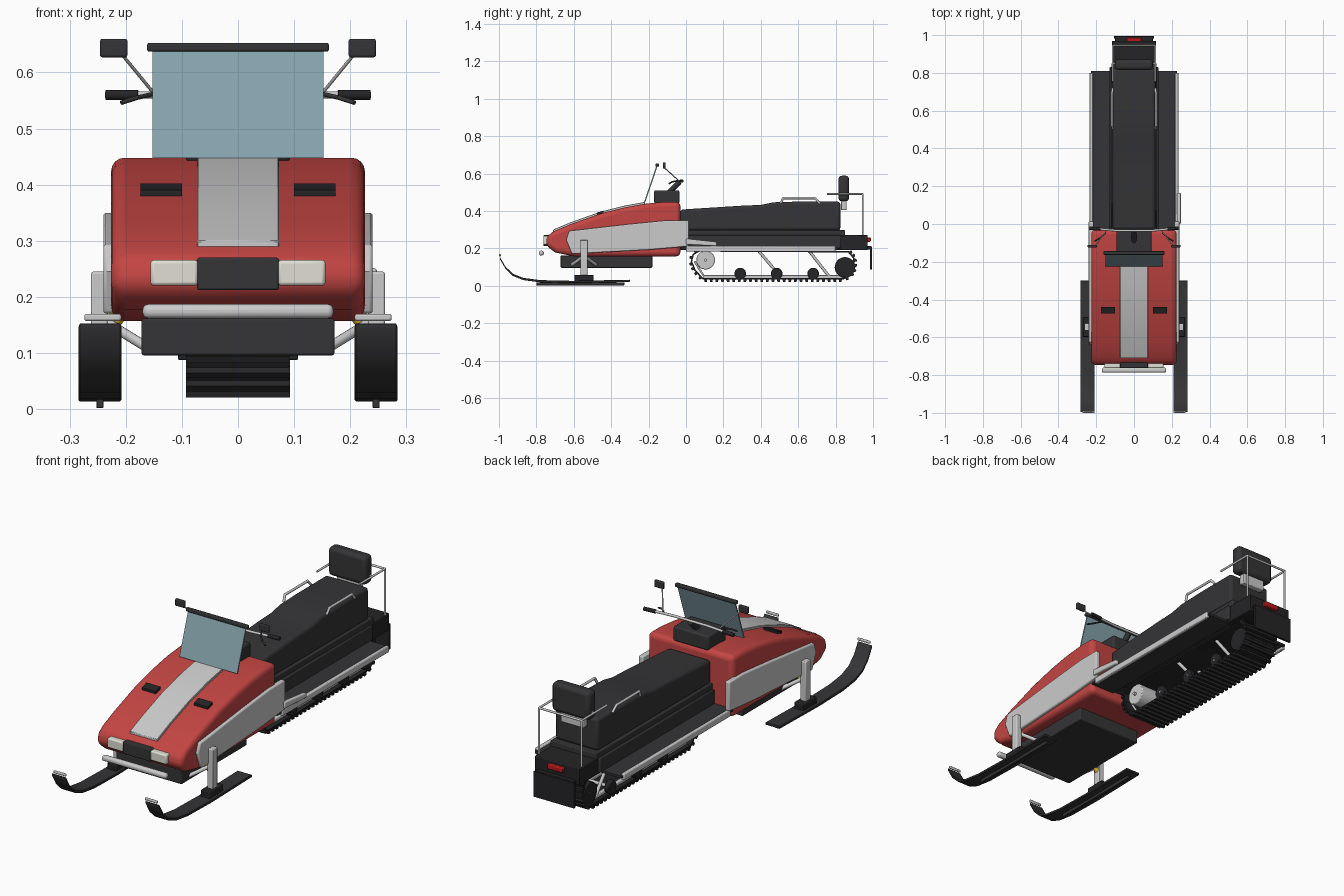
import bpy, bmesh, math
from mathutils import Vector


def mat(name, rgb):
    m = bpy.data.materials.new(name)
    m.diffuse_color = (*rgb, 1)
    return m


RED = mat("red_paint", (0.55, 0.06, 0.055))
DARK = mat("dark_plastic", (0.035, 0.035, 0.038))
BLACK = mat("black_rubber", (0.018, 0.018, 0.02))
GLASS = mat("tinted_glass", (0.24, 0.37, 0.42))
CREAM = mat("lamp_lens", (0.75, 0.74, 0.66))
LAMP = mat("tail_red", (0.5, 0.01, 0.01))
YELLOW = mat("spring_yellow", (0.7, 0.4, 0.03))


def add(name, bm, material=None, bevel=0, seg=3):
    bmesh.ops.recalc_face_normals(bm, faces=bm.faces[:])
    me = bpy.data.meshes.new(name)
    bm.to_mesh(me)
    bm.free()
    ob = bpy.data.objects.new(name, me)
    bpy.context.collection.objects.link(ob)
    if material:
        me.materials.append(material)
    if bevel:
        b = ob.modifiers.new("bevel", "BEVEL")
        b.width, b.segments, b.limit_method, b.angle_limit = bevel, seg, 'ANGLE', math.radians(40)
    bpy.ops.object.select_all(action='DESELECT')
    bpy.context.view_layer.objects.active = ob
    ob.select_set(True)
    bpy.ops.object.shade_smooth_by_angle(angle=math.radians(35))
    return ob


def prism(name, profile, x0, x1, material=None, bevel=0, seg=3):
    """Side profile of (y, z) points extruded from x0 to x1."""
    bm = bmesh.new()
    f = bm.faces.new([bm.verts.new((x0, y, z)) for y, z in profile])
    r = bmesh.ops.extrude_face_region(bm, geom=[f])
    bmesh.ops.translate(bm, vec=(x1 - x0, 0, 0), verts=[v for v in r["geom"] if isinstance(v, bmesh.types.BMVert)])
    return add(name, bm, material, bevel, seg)


def box(name, x, y, z, material=None, bevel=0.004, seg=2):
    return prism(name, [(y[0], z[0]), (y[1], z[0]), (y[1], z[1]), (y[0], z[1])], x[0], x[1], material, bevel, seg)


def strip(name, path, thick, x0, x1, material=None, bevel=0.002):
    """Thin sheet following an open (y, z) path, thickened upwards."""
    return prism(name, path + [(y, z + thick) for y, z in reversed(path)], x0, x1, material, bevel, 1)


def tube(name, pts, r, material=None):
    bm = bmesh.new()
    for a, b in zip(pts, pts[1:]):
        a, b = Vector(a), Vector(b)
        d = b - a
        m = d.to_track_quat('Z', 'Y').to_matrix().to_4x4()
        m.translation = (a + b) / 2
        bmesh.ops.create_cone(bm, cap_ends=True, segments=12, radius1=r, radius2=r, depth=d.length, matrix=m)
    for p in pts[1:-1]:
        r_ = bmesh.ops.create_uvsphere(bm, u_segments=12, v_segments=6, radius=r)
        bmesh.ops.translate(bm, vec=p, verts=r_["verts"])
    return add(name, bm, material)


def wheel(name, y, z, r, x0, x1, material=None):
    n = 28
    return prism(name, [(y + r * math.cos(i * math.tau / n), z + r * math.sin(i * math.tau / n)) for i in range(n)],
                 x0, x1, material, 0.004, 2)


# Hood, stripe, belly pan and front bumper
top = [(-0.745, 0.262), (-0.71, 0.29), (-0.62, 0.328), (-0.46, 0.385), (-0.33, 0.418), (-0.22, 0.438)]
prism("hood", top + [(-0.12, 0.448), (-0.03, 0.448), (-0.03, 0.157), (-0.6, 0.157), (-0.70, 0.178), (-0.748, 0.215)],
      -0.226, 0.226, RED, 0.024, 4)
strip("hood_stripe", [(y, z - 0.004) for y, z in top[1:]], 0.014, -0.073, 0.073)
box("belly_pan", (-0.172, 0.172), (-0.67, -0.18), (0.096, 0.162), DARK)
box("front_bumper", (-0.17, 0.17), (-0.787, -0.76), (0.162, 0.187), None, 0.01, 3)
box("grille", (-0.073, 0.073), (-0.762, -0.72), (0.212, 0.27), DARK)

# Windshield and top trim
prism("windshield", [(-0.224, 0.448), (-0.217, 0.448), (-0.151, 0.642), (-0.158, 0.642)], -0.152, 0.152, GLASS)
box("windshield_trim", (-0.162, 0.162), (-0.163, -0.144), (0.637, 0.653), DARK)

# Steering console and bars
box("console", (-0.093, 0.093), (-0.17, -0.035), (0.44, 0.51), DARK, 0.008)
tube("steering_post", [(0, -0.09, 0.5), (0, -0.035, 0.555)], 0.014, DARK)
tube("handlebar", [(-0.2, -0.025, 0.56), (-0.09, -0.035, 0.56), (0.09, -0.035, 0.56), (0.2, -0.025, 0.56)], 0.006)

# Tunnel, seat and rear box
box("tunnel", (-0.13, 0.13), (-0.03, 0.83), (0.2, 0.27), DARK)
box("seat_base", (-0.12, 0.12), (-0.03, 0.85), (0.265, 0.297), DARK)
prism("seat", [(-0.03, 0.295), (0.825, 0.295), (0.825, 0.45), (0.6, 0.45), (0.47, 0.446), (0.4, 0.432),
               (0.3, 0.428), (-0.03, 0.407)], -0.113, 0.113, DARK, 0.015)
box("rear_box", (-0.117, 0.117), (0.8, 0.97), (0.19, 0.272), BLACK)
box("snow_flap", (-0.107, 0.107), (0.983, 0.995), (0.088, 0.21), BLACK, 0.002)
box("flap_hinge", (-0.1, 0.1), (0.96, 0.99), (0.195, 0.212), BLACK, 0.002)
box("tail_lamp", (-0.04, 0.04), (0.965, 0.988), (0.235, 0.258), LAMP)

# Backrest and luggage rack
box("backrest", (-0.1, 0.1), (0.815, 0.872), (0.452, 0.588), DARK, 0.018, 3)
box("backrest_post", (-0.06, 0.06), (0.828, 0.858), (0.405, 0.46))
tube("rack_rail", [(-0.112, 0.755, 0.49), (-0.112, 0.945, 0.49), (0.112, 0.945, 0.49), (0.112, 0.755, 0.49)], 0.005)
tube("rack_crossbar", [(-0.112, 0.85, 0.49), (0.112, 0.85, 0.49)], 0.005)

# Foot guard on the right side
prism("foot_guard", [(0.0, 0.22), (0.165, 0.212), (0.165, 0.234), (0.0, 0.252)], 0.228, 0.248, None, 0.006)

# Parts mirrored left and right
ski = [(-0.995, 0.142), (-0.965, 0.09), (-0.925, 0.052), (-0.87, 0.03), (-0.78, 0.018), (-0.6, 0.014), (-0.3, 0.02)]
for s, side in ((-1, "left"), (1, "right")):
    def b(name, x, y, z, *a):
        box(f"{side}_{name}", (s * x[0], s * x[1]), y, z, *a)

    def t(name, pts, *a):
        tube(f"{side}_{name}", [(s * x, y, z) for x, y, z in pts], *a)

    b("headlight", (0.071, 0.156), (-0.763, -0.72), (0.22, 0.266), CREAM, 0.006)
    prism(side + "_hood_vent", [(-0.475, 0.376), (-0.44, 0.388), (-0.44, 0.402), (-0.475, 0.391)],
          s * 0.1, s * 0.174, BLACK)
    prism(side + "_side_panel", [(-0.61, 0.17), (-0.64, 0.245), (-0.625, 0.293), (-0.3, 0.33), (-0.1, 0.35),
                                 (0.015, 0.35), (0.015, 0.212), (-0.05, 0.205), (-0.2, 0.192)],
          s * 0.215, s * 0.24, None, 0.006)
    # Handlebar controls and mirror
    t("grip", [(0.178, -0.027, 0.56), (0.236, -0.022, 0.56)], 0.009, BLACK)
    t("brake_lever", [(0.15, -0.045, 0.562), (0.18, -0.075, 0.555), (0.208, -0.09, 0.546)], 0.004, DARK)
    t("mirror_stalk", [(0.15, -0.04, 0.563), (0.205, -0.115, 0.63)], 0.003)
    b("mirror", (0.197, 0.246), (-0.124, -0.11), (0.627, 0.66), DARK)
    # Running board and seat handle
    b("running_board", (0.1, 0.228), (-0.03, 0.81), (0.192, 0.204), DARK, 0.002)
    b("board_rail", (0.218, 0.236), (0.0, 0.8), (0.182, 0.212))
    t("seat_handle", [(0.113, 0.505, 0.44), (0.117, 0.52, 0.468), (0.117, 0.69, 0.468), (0.113, 0.715, 0.44)], 0.006)
    t("rack_post", [(0.112, 0.945, 0.49), (0.112, 0.945, 0.27)], 0.005)
    # Ski with keel, tip bar and steering spindle
    strip(side + "_ski", ski, 0.012, s * 0.208, s * 0.284, DARK)
    b("ski_keel", (0.24, 0.252), (-0.8, -0.33), (0.002, 0.018), DARK, 0.001)
    b("ski_tip_bar", (0.208, 0.274), (-1.0, -0.99), (0.157, 0.17))
    b("ski_mount", (0.222, 0.27), (-0.597, -0.495), (0.022, 0.058), BLACK)
    b("spindle", (0.232, 0.262), (-0.565, -0.527), (0.05, 0.245))
    t("front_arm", [(0.235, -0.55, 0.155), (0.165, -0.61, 0.112)], 0.009)
    t("rear_arm", [(0.235, -0.54, 0.155), (0.165, -0.48, 0.112)], 0.009)
    t("shock_spring", [(0.24, -0.545, 0.13), (0.19, -0.545, 0.2)], 0.014, YELLOW)
    # Track suspension
    b("slide_rail", (0.05, 0.068), (0.09, 0.85), (0.038, 0.056))
    t("front_strut", [(0.06, 0.385, 0.19), (0.06, 0.5, 0.055)], 0.008)
    t("rear_strut", [(0.06, 0.655, 0.19), (0.06, 0.765, 0.05)], 0.008)
    t("lead_strut", [(0.06, 0.045, 0.13), (0.06, 0.1, 0.045)], 0.005)
    for i, y in enumerate((0.29, 0.485, 0.68)):
        wheel(f"{side}_bogie_wheel_{i + 1}", y, 0.065, 0.031, s * 0.066, s * 0.09, BLACK)
    wheel(side + "_rear_wheel", 0.85, 0.098, 0.055, s * 0.045, s * 0.09, BLACK)

# Drive roller and axles
wheel("drive_roller", 0.105, 0.137, 0.05, -0.08, 0.08)
for i, (y, z) in enumerate(((0.29, 0.065), (0.485, 0.065), (0.68, 0.065), (0.85, 0.098), (0.105, 0.137))):
    tube(f"axle_{i + 1}", [(-0.09, y, z), (0.09, y, z)], 0.008)

# Track belt: closed loop, with cross lugs spaced along it
loop = [(0.09, 0.033), (0.84, 0.033), (0.88, 0.05), (0.904, 0.095), (0.9, 0.15), (0.87, 0.185),
        (0.07, 0.19), (0.036, 0.17), (0.025, 0.13), (0.045, 0.08)]
loop = [Vector(p) for p in loop]
bm = bmesh.new()
rings = []
for i, p in enumerate(loop):
    d = (loop[(i + 1) % len(loop)] - p).normalized() + (p - loop[i - 1]).normalized()
    n = Vector((-d.y, d.x)).normalized() * 0.008
    q = p + n
    rings.append([bm.verts.new(c) for c in ((-0.09, *p), (0.09, *p), (0.09, *q), (-0.09, *q))])
for i, r in enumerate(rings):
    o = rings[(i + 1) % len(rings)]
    for k in range(4):
        bm.faces.new((r[k], r[(k + 1) % 4], o[(k + 1) % 4], o[k]))
add("track_belt", bm, BLACK)

bm = bmesh.new()
for i, p in enumerate(loop):
    e = loop[(i + 1) % len(loop)] - p
    if i == 5:
        continue
    count = max(1, round(e.length / 0.03))
    d = e.normalized()
    n = Vector((d.y, -d.x))
    for k in range(count):
        c = p + e * ((k + 0.5) / count)
        q = [c + d * a * 0.009 + n * h for a, h in ((-1, -0.002), (1, -0.002), (0.7, 0.012), (-0.7, 0.012))]
        ends = [[bm.verts.new((x, *v)) for v in q] for x in (-0.093, 0.093)]
        bm.faces.new(ends[0])
        bm.faces.new(ends[1][::-1])
        for j in range(4):
            m = (j + 1) % 4
            bm.faces.new((ends[0][j], ends[1][j], ends[1][m], ends[0][m]))
add("track_lugs", bm, BLACK)
